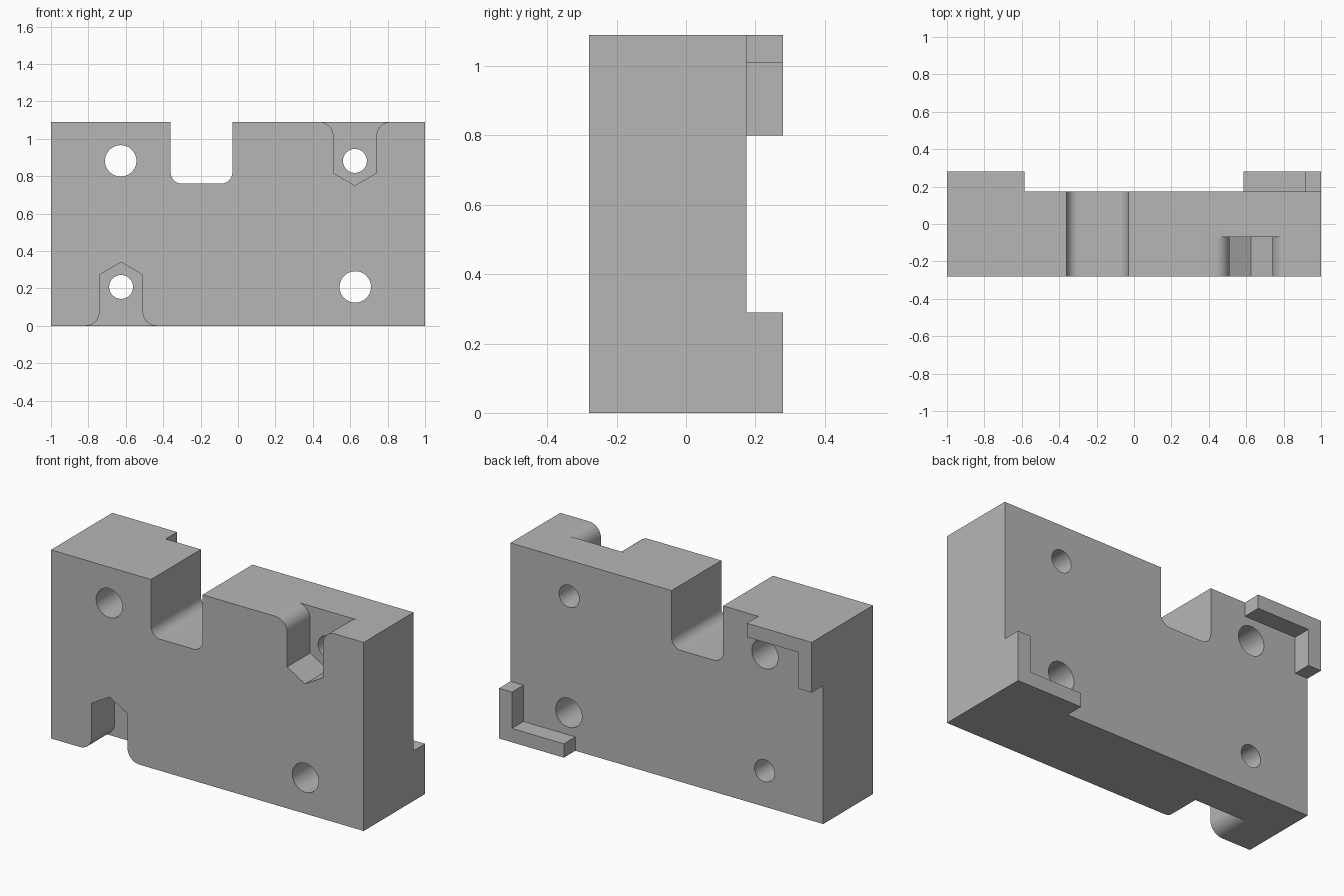
import bpy, bmesh
from math import sin, cos, pi, radians

if "Cube" in bpy.data.objects:
    bpy.data.objects.remove(bpy.data.objects["Cube"], do_unlink=True)

HEIGHT, FRONT, BACK, PLATE_BACK, POCKET = 1.09, -0.28, 0.28, 0.175, -0.07
BEYOND = 0.5

grey = bpy.data.materials.new("plain grey")
grey.use_nodes = True
colour = (0.47, 0.47, 0.47, 1)
grey.diffuse_color = colour
grey.node_tree.nodes["Principled BSDF"].inputs["Base Color"].default_value = colour


def prism(name, profile, y0, y1):
    """Extrude an (x, z) profile from y0 to y1."""
    bm = bmesh.new()
    face = bm.faces.new([bm.verts.new((x, y0, z)) for x, z in profile])
    grown = bmesh.ops.extrude_face_region(bm, geom=[face])["geom"]
    moved = [v for v in grown if isinstance(v, bmesh.types.BMVert)]
    bmesh.ops.translate(bm, verts=moved, vec=(0, y1 - y0, 0))
    bmesh.ops.recalc_face_normals(bm, faces=bm.faces)
    mesh = bpy.data.meshes.new(name)
    bm.to_mesh(mesh)
    bm.free()
    mesh.materials.append(grey)
    obj = bpy.data.objects.new(name, mesh)
    bpy.context.collection.objects.link(obj)
    return obj


def arc(cx, cz, r, a0, a1, steps=10):
    angles = [radians(a0 + (a1 - a0) * i / steps) for i in range(steps + 1)]
    return [(cx + r * cos(a), cz + r * sin(a)) for a in angles]


def circle(cx, cz, r, sides=48):
    return arc(cx, cz, r, 0, 360, sides)[:-1]


def half_turn(points):
    return [(-x, HEIGHT - z) for x, z in points]


def cut(name, profile, y0=-BEYOND, y1=BEYOND):
    cutter = prism(name, profile, y0, y1)
    cutter.hide_render = True
    mod = block.modifiers.new(name, "BOOLEAN")
    mod.operation, mod.solver, mod.object = "DIFFERENCE", "EXACT", cutter
    bpy.context.view_layer.objects.active = block
    bpy.ops.object.modifier_apply(modifier=name)
    bpy.data.objects.remove(cutter, do_unlink=True)


# Full block
block = prism("mounting_block", [(-1, 0), (1, 0), (1, HEIGHT), (-1, HEIGHT)], FRONT, BACK)

# Recessed back that leaves an L-shaped lip in two opposite corners
lip = [(0.585, -0.1), (0.585, 0.08), (0.917, 0.08), (0.917, 0.29), (1.1, 0.29), (1.1, 1.2)]
cut("back_recess", lip + half_turn(lip), PLATE_BACK, BEYOND)

# Rounded notch in the top edge
cut("top_notch", [(-0.36, 1.2)] + arc(-0.3, 0.82, 0.06, 180, 270)
    + arc(-0.09, 0.82, 0.06, 270, 360) + [(-0.03, 1.2)])

# Nut pockets with flared mouths, bolt holes and clearance holes
pocket = ([(0.435, 1.2)] + arc(0.435, 1.015, 0.075, 90, 0)
          + [(0.51, 0.817), (0.625, 0.75), (0.74, 0.817)]
          + arc(0.815, 1.015, 0.075, 180, 90) + [(0.815, 1.2)])
bolt = circle(0.625, 0.882, 0.064)
clearance = circle(-0.627, 0.882, 0.084)
for turn in (lambda p: p, half_turn):
    cut("nut_pocket", turn(pocket), -BEYOND, POCKET)
    cut("bolt_hole", turn(bolt))
    cut("clearance_hole", turn(clearance))

# Smooth the round walls and keep the corners sharp
bpy.ops.object.select_all(action="DESELECT")
block.select_set(True)
bpy.context.view_layer.objects.active = block
bpy.ops.object.shade_smooth_by_angle(angle=pi / 6)
